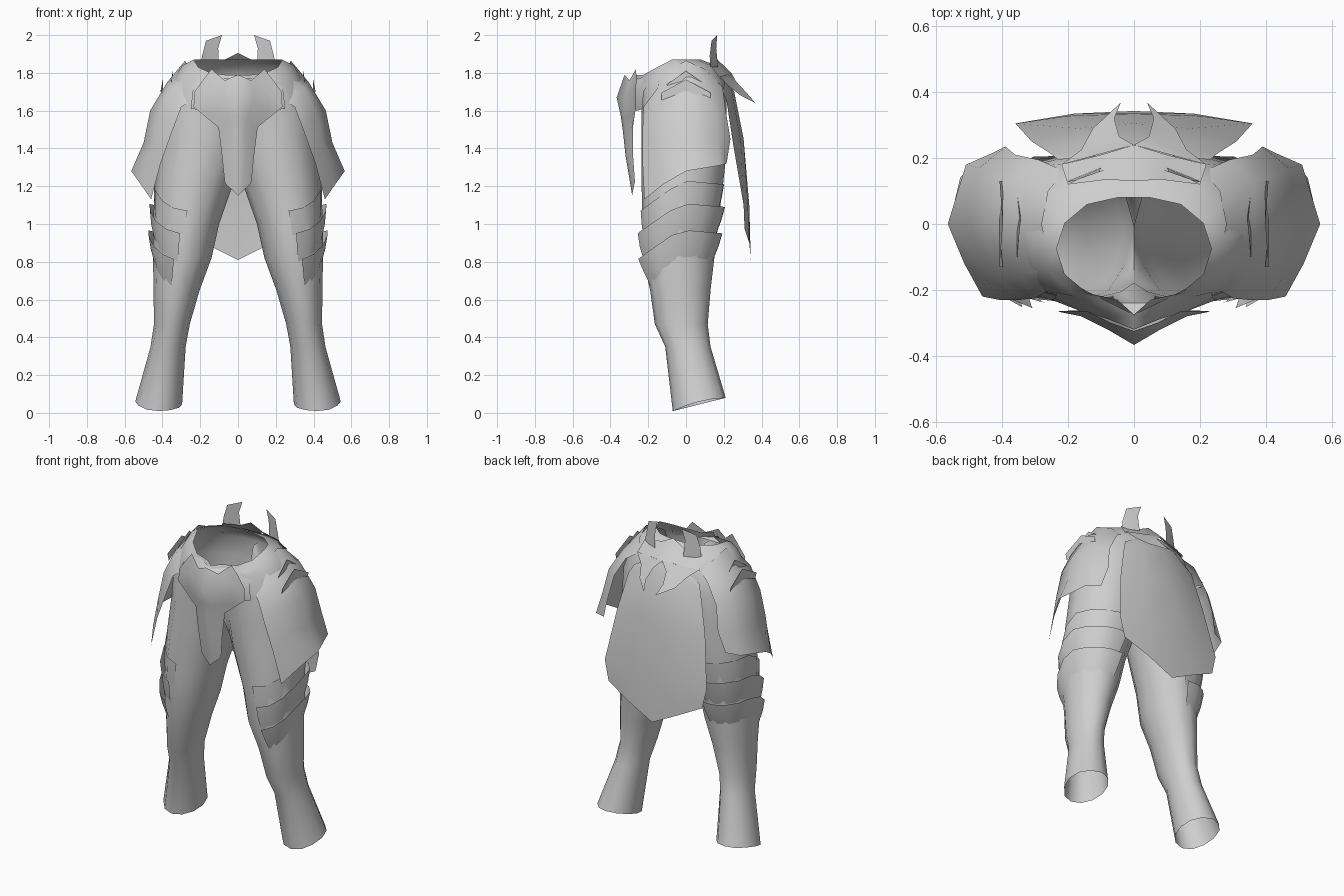
import bpy, bmesh, math

grey = bpy.data.materials.new("plain grey")
grey.diffuse_color = (0.62, 0.62, 0.62, 1)


def make(name, rows, closed=False, angle=50):
    """Skin rows of points into a half surface, facing outward, and mirror it across x."""
    bm = bmesh.new()
    grid = [[bm.verts.new(p) for p in row] for row in rows]
    for a, b in zip(grid, grid[1:]):
        n = len(a)
        for i in range(n if closed else n - 1):
            j = (i + 1) % n
            quad = (a[i], a[j], b[j], b[i])
            # faces lying in the middle plane would only be inner walls
            if all(abs(v.co.x) < 1e-4 for v in quad):
                continue
            bm.faces.new(quad)
    bmesh.ops.remove_doubles(bm, verts=bm.verts, dist=0.0005)
    finish(name, bm, angle)


def finish(name, bm, angle=50):
    bm.normal_update()
    facing = 0
    for f in bm.faces:
        c = f.calc_center_median()
        facing += f.calc_area() * (f.normal.x * (c.x - 0.15) + f.normal.y * c.y)
    if facing < 0:
        bmesh.ops.reverse_faces(bm, faces=bm.faces)
    me = bpy.data.meshes.new(name)
    bm.to_mesh(me)
    bm.free()
    me.materials.append(grey)
    ob = bpy.data.objects.new(name, me)
    bpy.context.collection.objects.link(ob)
    m = ob.modifiers.new("mirror", 'MIRROR')
    m.merge_threshold = 0.001
    bpy.ops.object.select_all(action='DESELECT')
    ob.select_set(True)
    bpy.context.view_layer.objects.active = ob
    bpy.ops.object.shade_smooth_by_angle(angle=math.radians(angle))


def plate(name, pts):
    """Single flat-ish plate from an outline."""
    bm = bmesh.new()
    f = bm.faces.new([bm.verts.new(p) for p in pts])
    bmesh.ops.triangulate(bm, faces=[f])
    finish(name, bm)


# leg and pelvis cross-sections: z, centre x, radius x, centre y, radius y
SECTIONS = [
    (0.045, 0.42, 0.124, 0.07, 0.14), (0.35, 0.37, 0.093, 0.01, 0.12),
    (0.47, 0.35, 0.095, -0.025, 0.14), (0.65, 0.325, 0.122, -0.03, 0.16),
    (0.82, 0.295, 0.155, -0.04, 0.19), (1.0, 0.275, 0.175, -0.03, 0.20),
    (1.2, 0.235, 0.205, -0.02, 0.215), (1.29, 0.215, 0.215, -0.015, 0.22),
    (1.45, 0.19, 0.22, -0.01, 0.225), (1.62, 0.16, 0.24, -0.01, 0.225),
    (1.75, 0.10, 0.25, -0.015, 0.225), (1.84, 0.08, 0.215, -0.04, 0.195),
    (1.87, 0.05, 0.185, -0.075, 0.155),
]


def section(z):
    for a, b in zip(SECTIONS, SECTIONS[1:]):
        if z <= b[0]:
            t = (z - a[0]) / (b[0] - a[0])
            return [p + (q - p) * t for p, q in zip(a, b)]
    return SECTIONS[-1]


def ring_point(sec, ang, s=1.0):
    z, cx, rx, cy, ry = sec
    x, sn = cx + rx * s * math.cos(ang), math.sin(ang) * s
    if x < 0.002:
        x, sn = 0.0, max(-1, min(1, sn * 1.5))
    return [x, cy + ry * sn, z]


# trousers: ankle to waist
rows = []
for sec in SECTIONS:
    row = [ring_point(sec, math.radians(30 * i)) for i in range(12)]
    for p in row:
        if sec[0] < 0.1:       # slanted ankle opening
            p[2] += 0.25 * (p[1] - 0.07) + 0.2 * max(0, p[0] - 0.47)
        if sec[0] > 1.8:       # waist dips and comes to a point at the front
            p[2] -= 0.55 * max(0, -p[1] - 0.08)
            if p[1] < -0.2 and p[0] < 0.01:
                p[1] -= 0.045
    rows.append(row)
make("trousers", rows, closed=True, angle=60)

# three overlapping thigh bands, flared at the upper edge
BANDS = [(1.23, 1.09, 1.04, -88), (1.11, 0.96, 1.14, -82), (0.97, 0.83, 1.16, -76)]
for k, (top, low, flare, start) in enumerate(BANDS):
    rows = []
    for z0, s in ((top, flare), ((top + low) / 2, 1 + (flare - 1) * 0.6), (low, 0.985)):
        row = []
        for i in range(9):
            a = math.radians(start + (100 - start) / 8 * i)
            z = z0 - 0.16 * max(0, -math.sin(a)) - 0.02 * max(0, math.sin(a))
            row.append(ring_point(section(z), a, s))
        rows.append(row)
    make("thigh_band_%d" % (k + 1), rows)

# hip guards: columns from front to back, each from top to hem
make("hip_guard", [
    [(.24, -.19, 1.66), (.30, -.225, 1.62), (.345, -.23, 1.5), (.41, -.23, 1.32), (.46, -.22, 1.13)],
    [(.25, -.14, 1.79), (.35, -.15, 1.72), (.42, -.15, 1.58), (.45, -.16, 1.42), (.515, -.12, 1.21)],
    [(.28, 0, 1.865), (.375, 0, 1.75), (.465, 0, 1.6), (.50, 0, 1.43), (.565, 0, 1.28)],
    [(.26, .10, 1.82), (.36, .13, 1.73), (.44, .15, 1.6), (.47, .17, 1.45), (.51, .18, 1.31)],
    [(.21, .16, 1.77), (.29, .195, 1.72), (.36, .21, 1.6), (.39, .235, 1.45), (.43, .215, 1.32)],
])

# chevron ridges on top of the hips
for k, (x, z, w) in enumerate([(.345, 1.81, .10), (.398, 1.765, .13)]):
    make("hip_chevron_%d" % (k + 1), [
        [(x + .01, -w, z - .07), (x, 0, z), (x + .01, w, z - .07)],
        [(x, -w, z - .11), (x + .012, 0, z - .06), (x, w, z - .11)],
    ])

# front collar sloping from the waist rim down behind the plate
make("front_collar", [
    [(0, -.275, 1.765), (.08, -.235, 1.775), (.15, -.20, 1.795), (.22, -.16, 1.81)],
    [(0, -.32, 1.745), (.08, -.288, 1.725), (.16, -.265, 1.70), (.24, -.225, 1.70)],
    [(0, -.31, 1.6), (.08, -.28, 1.6), (.16, -.255, 1.6), (.25, -.23, 1.61)],
])

# front plate with its hanging tongue
make("front_plate", [
    [(0, -.325, 1.79), (.07, -.30, 1.76), (.14, -.265, 1.82), (.18, -.262, 1.77)],
    [(0, -.367, 1.67), (.08, -.32, 1.67), (.16, -.28, 1.70), (.23, -.265, 1.70)],
    [(0, -.345, 1.57), (.05, -.325, 1.56), (.16, -.275, 1.58), (.235, -.265, 1.62)],
    [(0, -.335, 1.5), (.04, -.32, 1.5), (.09, -.29, 1.5), (.105, -.28, 1.52)],
    [(0, -.32, 1.36), (.04, -.31, 1.36), (.075, -.285, 1.36), (.085, -.28, 1.36)],
    [(0, -.285, 1.15), (.03, -.28, 1.18), (.06, -.275, 1.205), (.07, -.27, 1.22)],
])

# long back flap
make("back_flap", [
    [(0, .215, 1.78), (.13, .205, 1.76), (.23, .195, 1.70)],
    [(0, .255, 1.70), (.14, .245, 1.69), (.255, .215, 1.65)],
    [(0, .305, 1.45), (.17, .29, 1.44), (.31, .25, 1.42)],
    [(0, .335, 1.1), (.2, .328, 1.1), (.36, .305, 1.1)],
    [(0, .343, .81), (.18, .335, .90), (.33, .31, .975)],
])

# pair of upright horns at the back of the waist
plate("waist_horn", [(.10, .17, 1.83), (.20, .13, 1.83), (.19, .125, 1.89), (.17, .135, 1.97),
                     (.085, .165, 2.0), (.105, .16, 1.93)])

# back ornament: raised ridge with two curved fangs
make("back_fang", [
    [(.22, .18, 1.78), (.16, .225, 1.73), (.125, .29, 1.68), (.04, .368, 1.64)],
    [(0, .24, 1.80), (.045, .265, 1.755), (.06, .32, 1.695), (.04, .368, 1.64)],
])
make("waist_ridge", [
    [(0, .13, 1.905), (.08, .135, 1.865), (.20, .12, 1.85)],
    [(0, .24, 1.80), (.10, .21, 1.79), (.22, .18, 1.77)],
])
